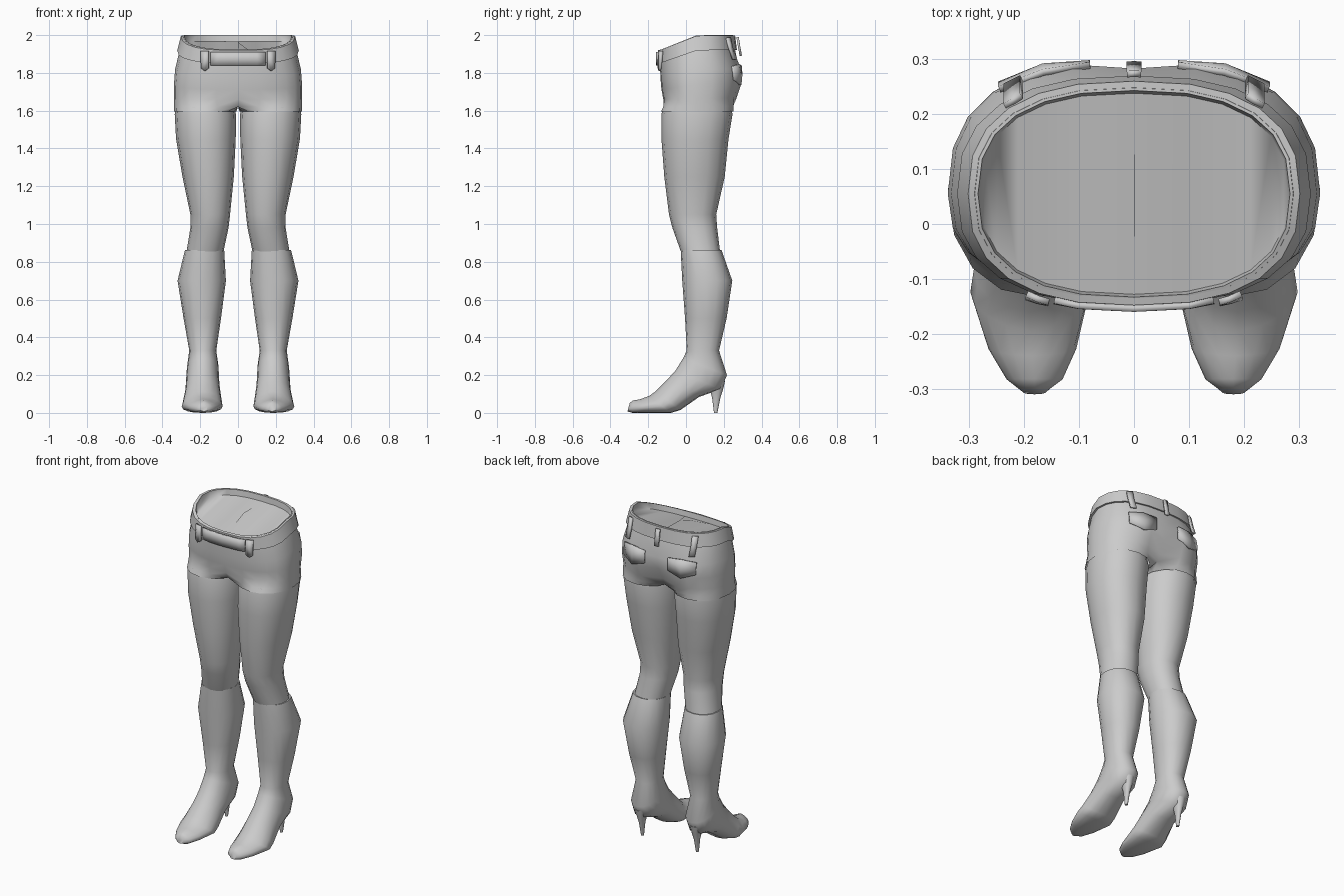
import bpy, bmesh
from math import sin, cos, pi, radians, copysign
from mathutils import Vector
from mathutils.bvhtree import BVHTree

if "Cube" in bpy.data.objects:
    bpy.data.objects.remove(bpy.data.objects["Cube"])

N = 16  # points per ring: 0..12 outer side front to back, 13..15 inner side


def spow(v, e):
    return copysign(abs(v) ** e, v)


def ring(x0, x1, front, back, p=1.0, e=0.92):
    """Rounded section spanning x0..x1 between two (y, z) side-view points."""
    pts = []
    for i in range(N):
        t = radians(-45 + 22.5 * i)
        s = max(0, (1 - spow(cos(t), e)) / 2) ** p
        x = (x0 + x1) / 2 + (x1 - x0) / 2 * spow(sin(t), e)
        pts.append(Vector((x, front[0] + (back[0] - front[0]) * s,
                           front[1] + (back[1] - front[1]) * s)))
    return pts


def level(z, x0, x1, y0, y1):
    return ring(x0, x1, (y0, z), (y1, z))


def hip_ring(zf, zb, xs, yf, yb, cleft=0.0):
    """Right half of a pelvis section, closed along x = 0, rising to the back."""
    ym, e, pts = 0.055, 0.8, []
    for i in range(13):
        a = pi * i / 12
        c = spow(cos(a), e)
        x = 0 if i in (0, 12) else xs * sin(a) ** e
        y = ym - c * ((ym - yf) if c > 0 else (yb - ym))
        if i > 6:
            y -= cleft * max(0, 1 - x / 0.12)
        pts.append(Vector((x, y, 0)))
    for i in range(1, 4):
        pts.append(pts[12].lerp(pts[0], i / 4))
    for q in pts:
        q.z = zf + (zb - zf) * min(1, max(0, (q.y + 0.14) / 0.2))
    return pts


def finish(name, bm, angle=60, solid=0):
    bmesh.ops.recalc_face_normals(bm, faces=bm.faces)
    me = bpy.data.meshes.new(name)
    bm.to_mesh(me)
    bm.free()
    ob = bpy.data.objects.new(name, me)
    bpy.context.collection.objects.link(ob)
    bpy.ops.object.select_all(action='DESELECT')
    ob.select_set(True)
    bpy.context.view_layer.objects.active = ob
    bpy.ops.object.shade_smooth_by_angle(angle=radians(angle))
    m = ob.modifiers.new("mirror", 'MIRROR')
    m.use_clip = True
    if solid:
        s = ob.modifiers.new("thickness", 'SOLIDIFY')
        s.thickness, s.offset = solid, 0
    return ob


def loft(name, rings, cap_start=False, cap_end=False, strip_cap=False, angle=60):
    bm = bmesh.new()
    vs = [[bm.verts.new(p) for p in r] for r in rings]
    n = len(vs[0])
    for a, b in zip(vs, vs[1:]):
        for i in range(n):
            j = (i + 1) % n
            quad = (a[i], a[j], b[j], b[i])
            if any(v.co.x > 1e-5 for v in quad):  # skip the mirror plane
                bm.faces.new(quad)
    if strip_cap:  # bridge the front half of the rim to the back half
        v = vs[0]
        bm.faces.new((v[5], v[6], v[7]))
        for i in range(1, 5):
            bm.faces.new((v[i], v[i + 1], v[11 - i], v[12 - i]))
        bm.faces.new((v[0], v[1], v[11], v[12], v[13], v[14], v[15]))
    if cap_start:
        bm.faces.new(vs[0])
    if cap_end:
        bm.faces.new(vs[-1])
    return finish(name, bm, angle)


# Shorts: recessed waist cap, hips, crotch, then short leg openings
hem = level(1.595, 0.008, 0.339, -0.133, 0.252)
low = hip_ring(1.66, 1.665, 0.339, -0.12, 0.275, 0.05)
crotch = [a.lerp(b, 0.6) for a, b in zip(low, hem)]
for i in (0, 12, 13, 14, 15):
    crotch[i].x = 0
hips = [hip_ring(1.885, 1.965, 0.28, -0.128, 0.238),
        hip_ring(1.92, 2.0, 0.284, -0.133, 0.243),
        hip_ring(1.92, 2.0, 0.29, -0.138, 0.248),
        hip_ring(1.84, 1.91, 0.312, -0.138, 0.262),
        hip_ring(1.77, 1.82, 0.333, -0.135, 0.298, 0.015),
        hip_ring(1.71, 1.74, 0.339, -0.13, 0.3, 0.035),
        low, crotch, hem]
shorts = loft("shorts", hips, strip_cap=True)

# Waistband standing slightly proud of the shorts
loft("waistband", [hip_ring(1.85, 1.92, 0.308, -0.136, 0.26),
                   hip_ring(1.85, 1.92, 0.322, -0.148, 0.27),
                   hip_ring(1.92, 1.998, 0.302, -0.148, 0.26),
                   hip_ring(1.92, 1.998, 0.286, -0.135, 0.245)], angle=40)

# Thighs and knees
loft("leg", [level(1.62, 0.02, 0.33, -0.12, 0.24),
             level(1.58, 0.011, 0.335, -0.13, 0.246),
             level(1.45, 0.012, 0.328, -0.13, 0.225),
             level(1.25, 0.022, 0.294, -0.115, 0.205),
             level(1.05, 0.042, 0.252, -0.09, 0.16),
             level(0.98, 0.05, 0.252, -0.072, 0.165),
             level(0.84, 0.08, 0.275, -0.022, 0.182)])

# High-heeled boots, from the knee down the shin and forward to the toe
loft("boot", [level(0.86, 0.08, 0.272, -0.02, 0.18),
              level(0.862, 0.073, 0.281, -0.028, 0.188),
              level(0.70, 0.064, 0.32, -0.02, 0.245),
              level(0.50, 0.09, 0.288, -0.005, 0.215),
              level(0.33, 0.115, 0.258, 0.004, 0.175),
              ring(0.103, 0.27, (-0.015, 0.29), (0.217, 0.2)),
              ring(0.1, 0.275, (-0.055, 0.225), (0.185, 0.125)),
              ring(0.095, 0.278, (-0.105, 0.17), (0.07, 0.085), 0.9),
              ring(0.085, 0.292, (-0.16, 0.115), (-0.03, 0.015), 0.8),
              ring(0.081, 0.298, (-0.195, 0.09), (-0.08, 0), 0.7),
              ring(0.105, 0.265, (-0.24, 0.073), (-0.22, 0), 0.65),
              ring(0.13, 0.232, (-0.282, 0.065), (-0.283, 0), 0.65),
              ring(0.16, 0.202, (-0.298, 0.052), (-0.31, 0.008), 0.7)],
     cap_start=True, cap_end=True)

# Stiletto heels
loft("heel", [level(0.17, 0.15, 0.225, 0.115, 0.207),
              level(0.12, 0.163, 0.212, 0.128, 0.195),
              level(0.08, 0.173, 0.203, 0.138, 0.182),
              level(0.0, 0.18, 0.196, 0.148, 0.166)], True, True)

# Flat details are projected onto the shorts along y
bm = bmesh.new()
bm.from_mesh(shorts.data)
tree = BVHTree.FromBMesh(bm)
bm.free()


def patch(name, columns, side, lift):
    """Plate of (x, z_top, z_bottom) columns; side is -1 front, 1 back."""
    bm = bmesh.new()
    grid = []
    for x, zt, zb in columns:
        col = []
        for k in range(3):
            z = zt + (zb - zt) * k / 2
            hit = tree.ray_cast(Vector((max(x, 0.001), side, z)), Vector((0, -side, 0)))[0]
            if hit is None or hit.y * side < 0:
                hit = tree.find_nearest(Vector((x, 0.25 * side, z)))[0]
            col.append(bm.verts.new((x, hit.y + lift * side, z)))
        grid.append(col)
    for a, b in zip(grid, grid[1:]):
        for k in range(2):
            bm.faces.new((a[k], b[k], b[k + 1], a[k + 1]))
    return finish(name, bm, 30, 0.012)


patch("front_belt", [(x, 1.91, 1.84) for x in (0, 0.05, 0.1, 0.145)], -1, 0.016)
patch("front_belt_loop", [(0.155, 1.915, 1.825), (0.175, 1.915, 1.81), (0.195, 1.915, 1.825)], -1, 0.022)
patch("back_centre_loop", [(0, 1.99, 1.89), (0.013, 1.99, 1.89)], 1, 0.024)
patch("back_side_loop", [(0.205, 1.985, 1.87), (0.235, 1.985, 1.87)], 1, 0.022)
patch("back_pocket", [(0.08, 1.84, 1.765), (0.165, 1.845, 1.735), (0.245, 1.835, 1.765)], 1, 0.008)
